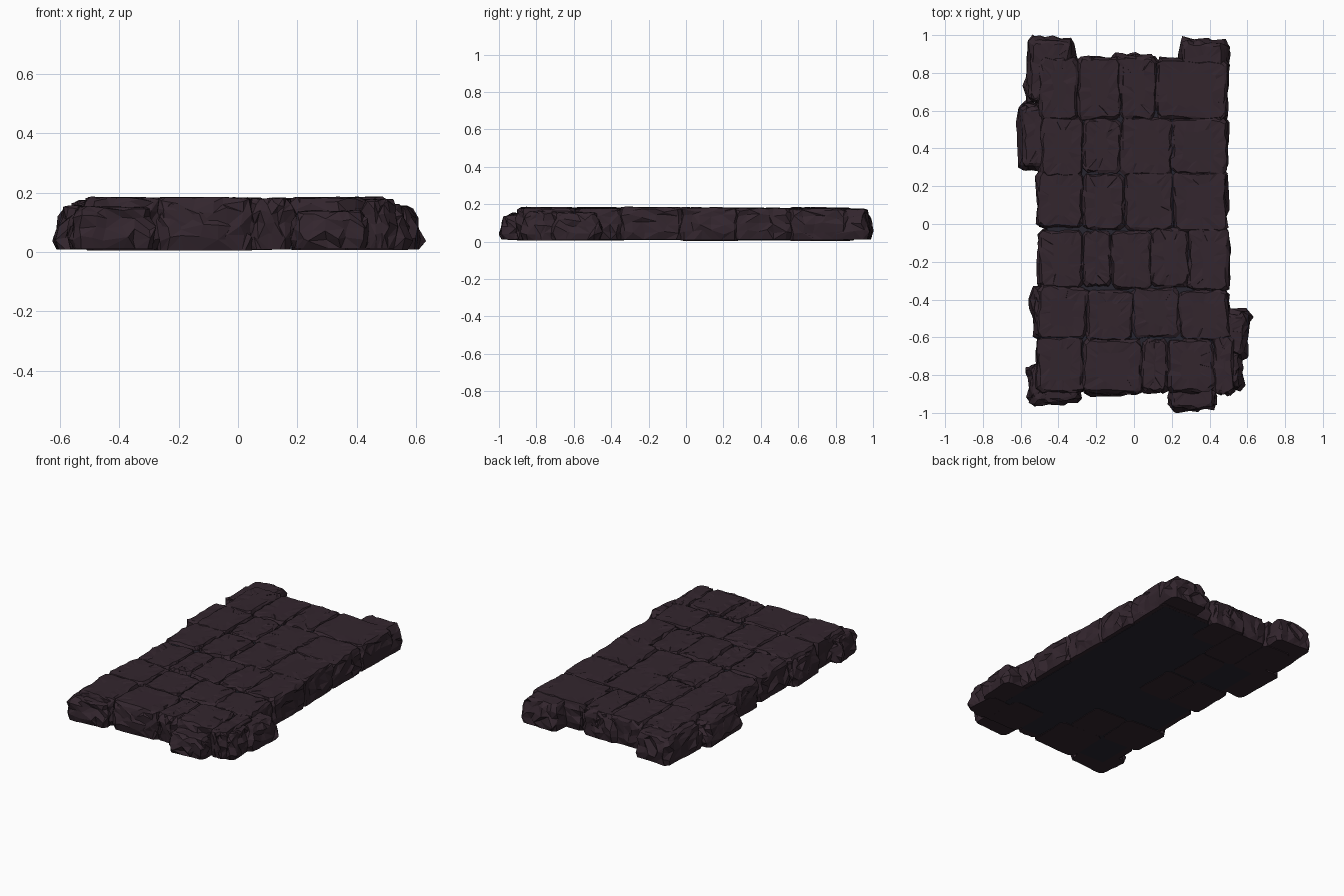
import bpy, bmesh, math, random
from mathutils import Vector, Matrix

random.seed(11)
if "Cube" in bpy.data.objects:
    bpy.data.objects.remove(bpy.data.objects["Cube"], do_unlink=True)


def make_material(name, rgb):
    mat = bpy.data.materials.new(name)
    mat.use_nodes = True
    mat.diffuse_color = (*rgb, 1)
    mat.node_tree.nodes["Principled BSDF"].inputs["Base Color"].default_value = (*rgb, 1)
    return mat


STONE = make_material("dark plum stone", (0.033, 0.019, 0.027))
MORTAR = make_material("dark slate mortar", (0.020, 0.018, 0.028))


def jitter(amount):
    return random.uniform(-amount, amount)


def finish(bm, name, mat):
    bmesh.ops.recalc_face_normals(bm, faces=bm.faces)
    mesh = bpy.data.meshes.new(name)
    bm.to_mesh(mesh)
    bm.free()
    mesh.materials.append(mat)
    obj = bpy.data.objects.new(name, mesh)
    bpy.context.collection.objects.link(obj)


def outline(w, d, corner, n):
    """Points round a rectangle with chipped corners."""
    corners = [Vector((-w, -d)), Vector((w, -d)), Vector((w, d)), Vector((-w, d))]
    pts = []
    for i, a in enumerate(corners):
        b = corners[(i + 1) % 4]
        along = (b - a).normalized()
        a2, b2 = a + along * corner, b - along * corner
        pts += [a2.lerp(b2, min(1, max(0, k / n + (jitter(0.3 / n) if 0 < k < n else 0))))
                for k in range(n + 1)]
    return pts


def stone(name, x0, x1, y0, y1, top, angle=0, rough=0.011, slope=0.0):
    """Chiselled block: stacked ragged outlines, flat under, nearly flat on top."""
    w, d = (x1 - x0) / 2, (y1 - y0) / 2
    base = 0.008 + jitter(0.004)
    h = top - base
    place = Matrix.Translation(((x0 + x1) / 2, (y0 + y1) / 2, 0)) @ Matrix.Rotation(math.radians(angle), 4, "Z")
    pts = outline(w, d, 0.022, 5)
    tilt = Vector((jitter(0.012), jitter(0.012)))
    # (height share, inset, side jitter)
    levels = [(0, 0.008, 0.003), (0.25, 0, rough), (0.5, slope * 0.4, rough),
              (0.75, slope * 0.8, rough), (0.92, slope + 0.004, rough * 0.6),
              (1, slope + 0.016, 0.006), (1, slope + 0.07, 0.012)]
    bm = bmesh.new()
    rings = []
    for share, inset, wobble in levels:
        ring = []
        for p in pts:
            q = Vector((p.x * (1 - inset / w), p.y * (1 - inset / d)))
            q += Vector((jitter(wobble), jitter(wobble)))
            z = base + h * share + q.dot(tilt) * share
            if 0 < share < 1:
                z += jitter(h * 0.07)
            elif share == 1:
                z += jitter(0.003)
            ring.append(bm.verts.new(place @ Vector((q.x, q.y, z))))
        rings.append(ring)
    n = len(pts)
    for low, high in zip(rings, rings[1:]):
        for i in range(n):
            j = (i + 1) % n
            a, b, c, e = low[i], low[j], high[j], high[i]
            if random.random() < 0.5:
                bm.faces.new((a, b, c))
                bm.faces.new((a, c, e))
            else:
                bm.faces.new((a, b, e))
                bm.faces.new((b, c, e))
    bm.faces.new(rings[0][::-1])
    bm.faces.new(rings[-1])
    finish(bm, name, STONE)


# Paved courses: y range, then the joints across x
courses = [
    (-0.89, -0.60, [-0.51, -0.27, 0.04, 0.18, 0.42, 0.53]),
    (-0.61, -0.34, [-0.51, -0.25, -0.01, 0.24, 0.50]),
    (-0.34, -0.03, [-0.50, -0.27, -0.12, 0.09, 0.29, 0.50]),
    (-0.03, 0.27, [-0.51, -0.27, -0.05, 0.21, 0.49]),
    (0.26, 0.56, [-0.49, -0.27, -0.07, 0.20, 0.49]),
    (0.56, 0.88, [-0.50, -0.30, -0.07, 0.12, 0.49]),
]
for row, (y0, y1, joints) in enumerate(courses, 1):
    last = len(joints) - 2
    for col, (x0, x1) in enumerate(zip(joints, joints[1:])):
        end = col in (0, last)
        stone(f"paving_stone_{row}_{col + 1}", x0 - 0.004, x1 + 0.004,
              y0 + jitter(0.012) - 0.004, y1 + jitter(0.012) + 0.004,
              0.179 + jitter(0.004), jitter(2.5),
              0.012 if end or row in (1, 6) else 0.008)

# Protruding edge blocks: extent, height, turn, inward lean
edge_blocks = {
    "back_right_corner": (-0.575, -0.32, 0.63, 0.99, 0.173, -3, 0.02),
    "back_left_corner": (0.23, 0.495, 0.60, 0.98, 0.173, -3, 0.02),
    "right_side_block": (-0.615, -0.40, 0.28, 0.645, 0.155, 2, 0.025),
    "right_lower_block": (-0.545, -0.35, -0.61, -0.33, 0.165, 3, 0.02),
    "front_right_corner": (-0.565, -0.285, -0.955, -0.73, 0.152, 5, 0.015),
    "front_middle_block": (-0.27, 0.05, -0.905, -0.70, 0.166, 3, 0.01),
    "front_left_block": (0.18, 0.435, -0.985, -0.78, 0.138, 4, 0.012),
    "front_left_corner": (0.33, 0.575, -0.885, -0.66, 0.160, 5, 0.02),
    "left_side_block": (0.38, 0.612, -0.715, -0.45, 0.155, -5, 0.025),
    "back_middle_block": (-0.13, 0.12, 0.66, 0.90, 0.172, -1, 0.01),
}
for name, (x0, x1, y0, y1, top, angle, lean) in edge_blocks.items():
    stone(name, x0, x1, y0, y1, top, angle, 0.014, lean)

# Mortar bed seen in the joints
bm = bmesh.new()
bmesh.ops.create_cube(bm, size=1, matrix=Matrix.Translation((0, 0, 0.084)) @ Matrix.Diagonal((0.92, 1.68, 0.152, 1)))
finish(bm, "mortar_bed", MORTAR)
